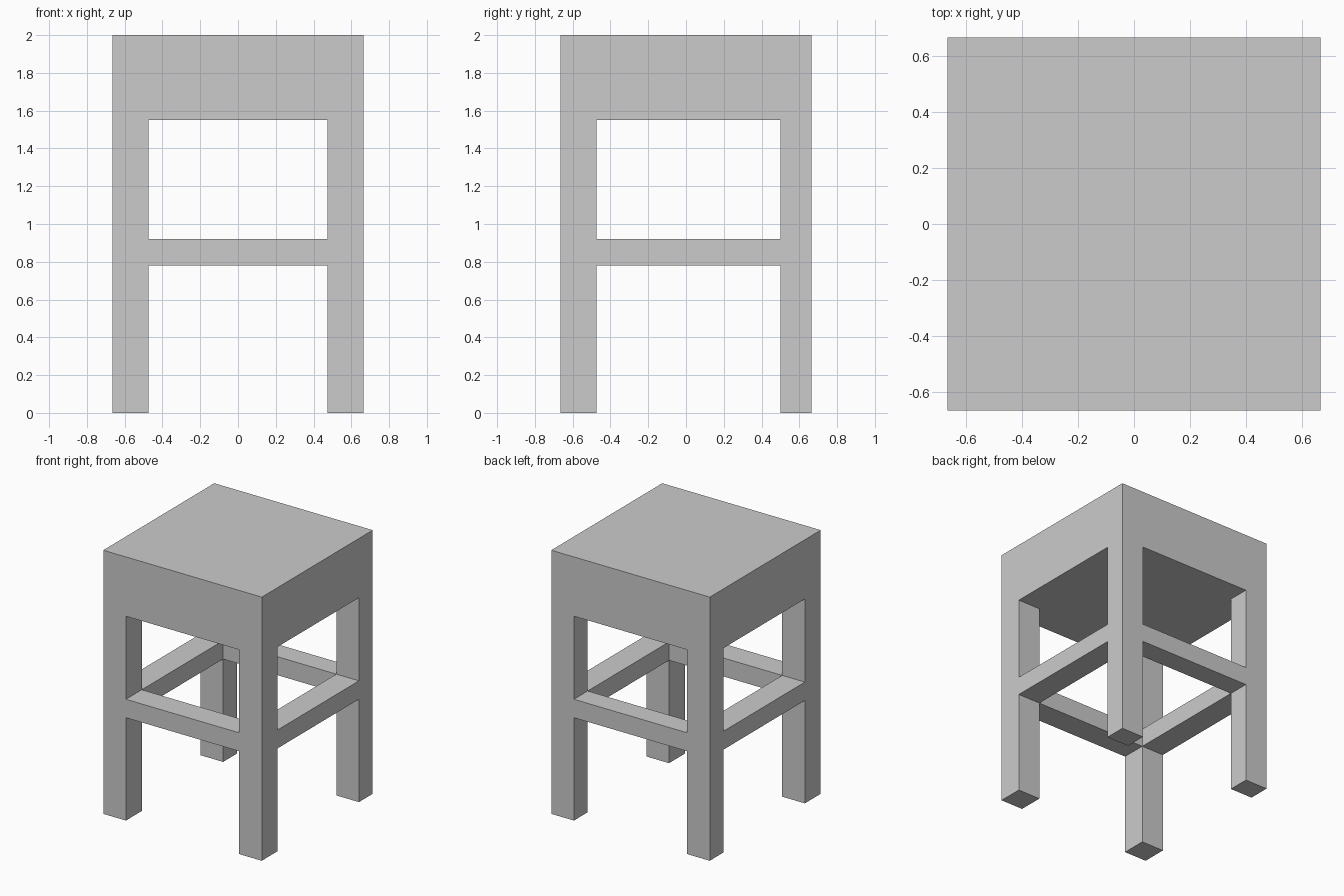
import bpy

if "Cube" in bpy.data.objects:
    bpy.data.objects.remove(bpy.data.objects["Cube"])

HALF = 0.665                        # half width of the square stool
LEG_X, FRONT_Y, BACK_Y = 0.19, 0.19, 0.165   # leg widths and front/back depths
SEAT_Z, TOP_Z = 1.55, 2.0
RAIL_Z = (0.78, 0.92)


def box(name, x, y, z):
    """Axis-aligned box from (min, max) ranges."""
    centre = [(a + b) / 2 for a, b in (x, y, z)]
    bpy.ops.mesh.primitive_cube_add(size=1, location=centre)
    obj = bpy.context.object
    obj.name = name
    obj.scale = [b - a for a, b in (x, y, z)]
    bpy.ops.object.transform_apply(location=False, rotation=False, scale=True)
    return obj


inner_x = HALF - LEG_X
full = (-HALF, HALF)
sides = {"left": (-HALF, -inner_x), "right": (inner_x, HALF)}
rows = {"front": (-HALF, -HALF + FRONT_Y), "back": (HALF - BACK_Y, HALF)}

# Thick solid seat
box("seat", full, full, (SEAT_Z, TOP_Z))

# Four legs, and the front and back rails between them
for row, y in rows.items():
    for side, x in sides.items():
        box(f"{row}_{side}_leg", x, y, (0, SEAT_Z))
    box(f"{row}_rail", (-inner_x, inner_x), y, RAIL_Z)

# Side rails
for side, x in sides.items():
    box(f"{side}_rail", x, (rows["front"][1], rows["back"][0]), RAIL_Z)
